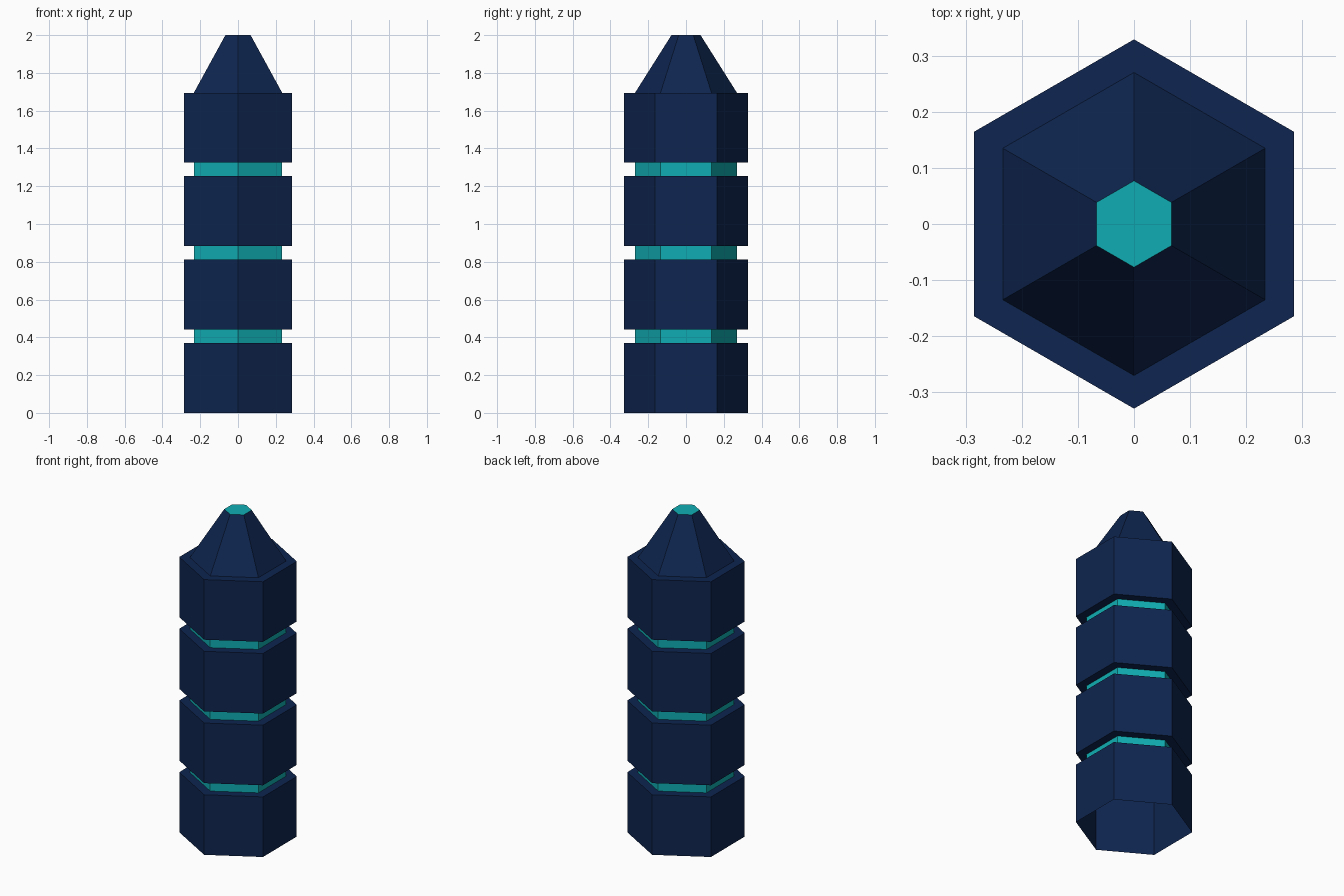
import bpy, bmesh
from math import cos, sin, tau

cube = bpy.data.objects.get("Cube")
if cube:
    bpy.data.objects.remove(cube, do_unlink=True)

SIDES = 6
OUTER, INNER, TIP = 0.329, 0.27, 0.077   # corner radii
BLOCK, PITCH, COUNT = 0.37, 0.4415, 4    # block height, block spacing
TOP = 2.0


def make_material(name, rgb):
    mat = bpy.data.materials.new(name)
    mat.use_nodes = True
    mat.diffuse_color = (*rgb, 1)
    mat.node_tree.nodes["Principled BSDF"].inputs["Base Color"].default_value = (*rgb, 1)
    return mat


navy = make_material("navy", (0.0044, 0.0185, 0.08))
teal = make_material("teal", (0.0052, 0.42, 0.45))


def hex_shell(name, profile, mat, cap_mat=None):
    """Open six-sided shell through (radius, height) rings, with an optional top cap."""
    bm = bmesh.new()
    rings = []
    for radius, z in profile:
        angles = [tau * (i / SIDES + 0.25) for i in range(SIDES)]
        rings.append([bm.verts.new((radius * cos(a), radius * sin(a), z)) for a in angles])
    for low, high in zip(rings, rings[1:]):
        for i in range(SIDES):
            j = (i + 1) % SIDES
            bm.faces.new((low[i], low[j], high[j], high[i]))
    mesh = bpy.data.meshes.new(name)
    mesh.materials.append(mat)
    if cap_mat:
        mesh.materials.append(cap_mat)
        bm.faces.new(rings[-1]).material_index = 1
    bm.to_mesh(mesh)
    bm.free()
    obj = bpy.data.objects.new(name, mesh)
    bpy.context.collection.objects.link(obj)
    return obj


# Stacked blocks with ledges, separated by recessed glowing bands
for n in range(COUNT):
    base = n * PITCH
    top = base + BLOCK
    profile = [(OUTER, base), (OUTER, top), (INNER, top)]
    if n > 0:
        profile.insert(0, (INNER, base))   # underside ledge; the lowest block is open
    hex_shell(f"block_{n + 1}", profile, navy)
    if n < COUNT - 1:
        hex_shell(f"band_{n + 1}", [(INNER, top), (INNER, base + PITCH)], teal)

# Tapered spire with a bright flat tip
hex_shell("spire", [(INNER, top), (TIP, TOP)], navy, teal)
